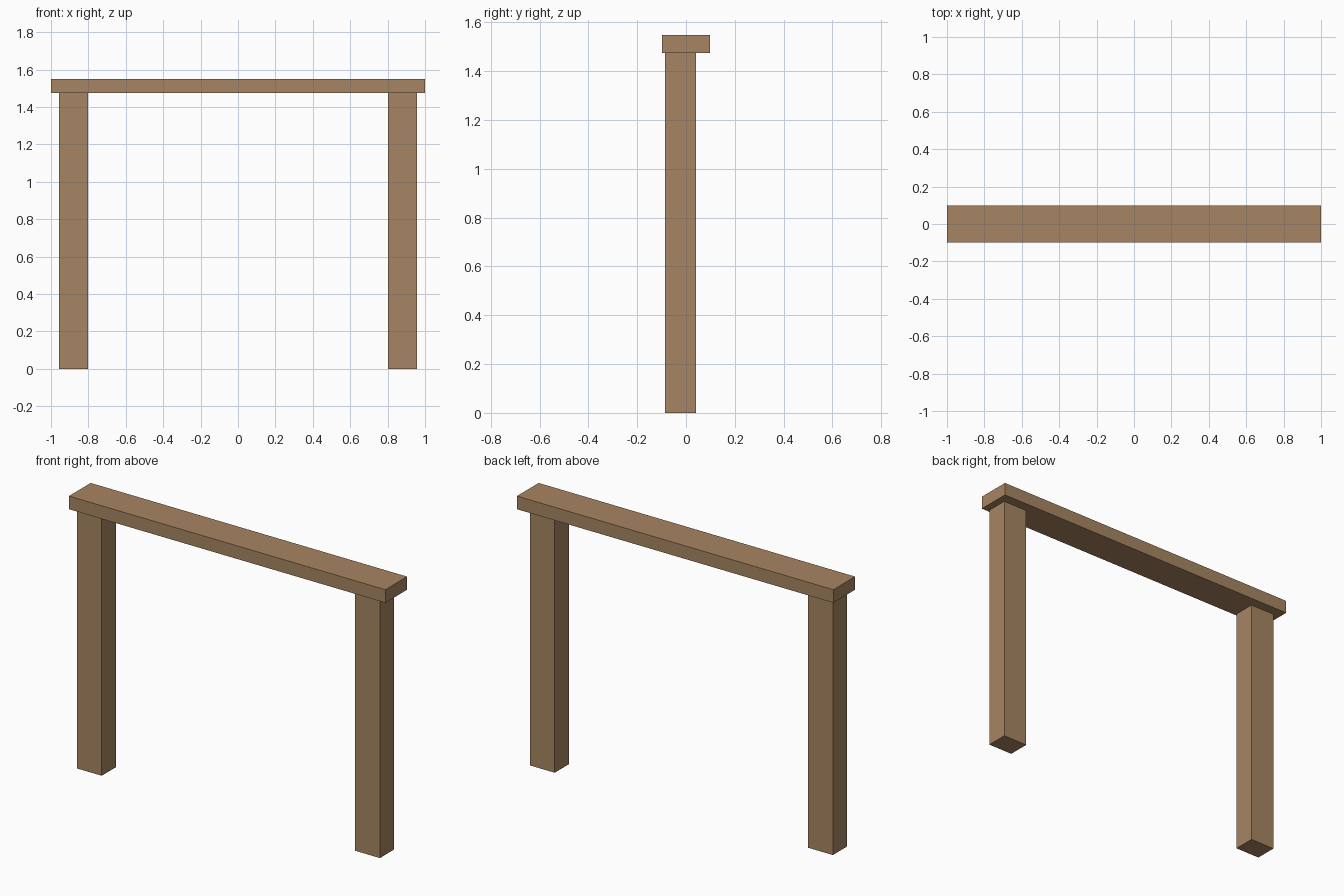
import bpy

if "Cube" in bpy.data.objects:
    bpy.data.objects.remove(bpy.data.objects["Cube"])

wood = bpy.data.materials.new("brown_wood")
wood.diffuse_color = (0.39, 0.235, 0.125, 1.0)
wood.use_nodes = True
wood.node_tree.nodes["Principled BSDF"].inputs["Base Color"].default_value = wood.diffuse_color


def box(name, lo, hi):
    """Axis-aligned box between two corners."""
    centre = [(a + b) / 2 for a, b in zip(lo, hi)]
    bpy.ops.mesh.primitive_cube_add(size=1, location=centre)
    obj = bpy.context.object
    obj.name = name
    obj.scale = [b - a for a, b in zip(lo, hi)]
    bpy.ops.object.transform_apply(location=False, rotation=False, scale=True)
    obj.data.materials.append(wood)
    return obj


BEAM_BOTTOM, BEAM_TOP = 1.474, 1.549

# Top beam
box("top_beam", (-1, -0.098, BEAM_BOTTOM), (1, 0.098, BEAM_TOP))

# Two posts, set slightly towards the front
for side, x in (("left", -0.879), ("right", 0.879)):
    box(f"{side}_post", (x - 0.078, -0.086, 0), (x + 0.078, 0.041, BEAM_BOTTOM))
